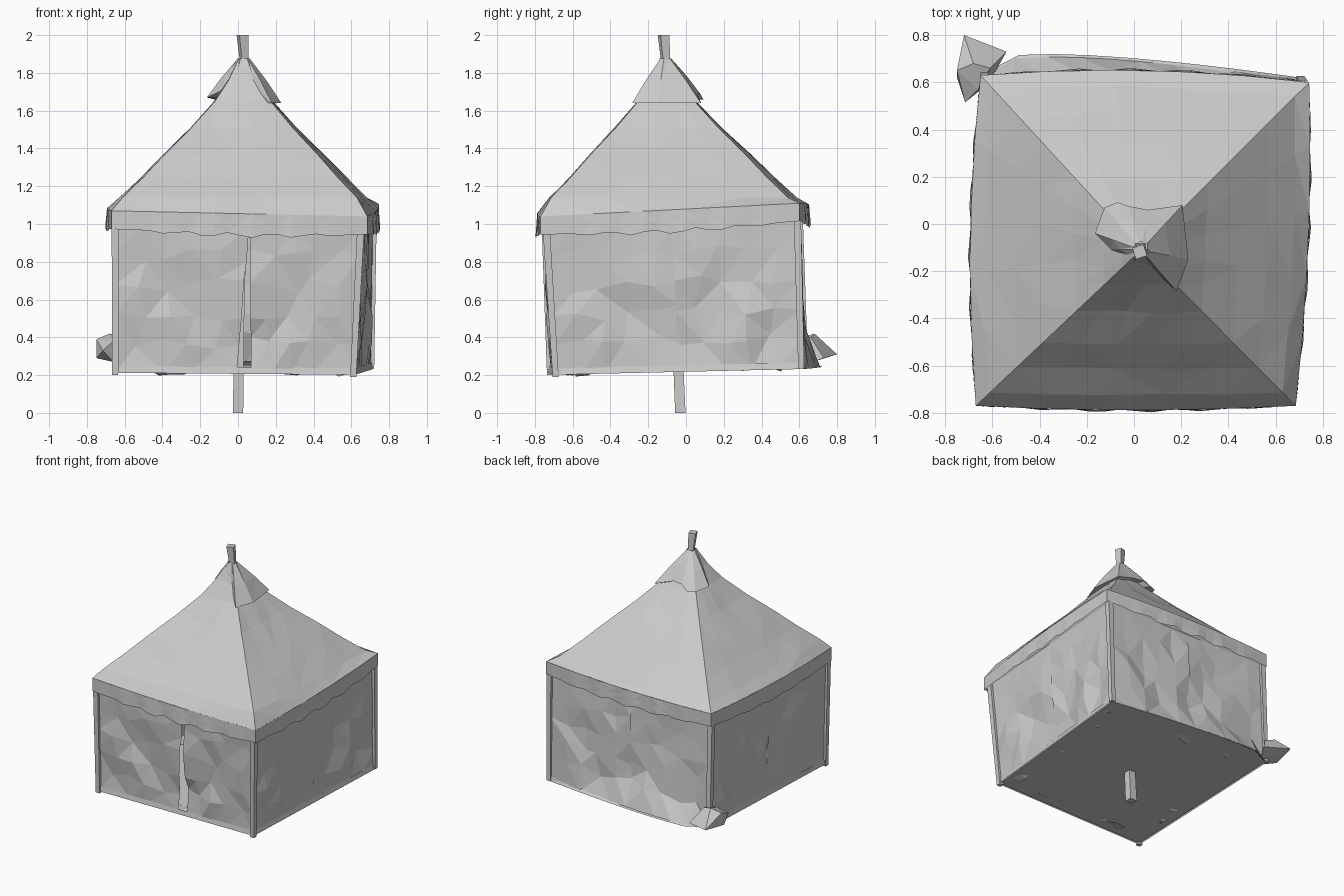
import bpy, bmesh, math, random
from mathutils import Vector

if "Cube" in bpy.data.objects:
    bpy.data.objects.remove(bpy.data.objects["Cube"])

random.seed(11)
canvas = bpy.data.materials.new("canvas grey")
canvas.diffuse_color = (0.6, 0.6, 0.6, 1)
canvas.use_nodes = True
canvas.node_tree.nodes["Principled BSDF"].inputs["Base Color"].default_value = canvas.diffuse_color


def finish(name, bm):
    bmesh.ops.remove_doubles(bm, verts=bm.verts, dist=0.0005)
    bmesh.ops.triangulate(bm, faces=[f for f in bm.faces if len(f.verts) > 3])
    mesh = bpy.data.meshes.new(name)
    bm.to_mesh(mesh)
    bm.free()
    mesh.materials.append(canvas)
    obj = bpy.data.objects.new(name, mesh)
    bpy.context.collection.objects.link(obj)
    return obj


def sheet(name, point, nu, nv):
    """Grid of faces from point(u, v), u and v in 0..1."""
    bm = bmesh.new()
    rows = [[bm.verts.new(point(i / nu, j / nv)) for i in range(nu + 1)]
            for j in range(nv + 1)]
    for j in range(nv):
        for i in range(nu):
            bm.faces.new((rows[j][i], rows[j][i + 1], rows[j + 1][i + 1], rows[j + 1][i]))
    return finish(name, bm)


def bar(name, a, b, wa, wb, turn=0.5):
    """Tapered square bar from a to b."""
    bm = bmesh.new()
    rings = []
    for c, w in ((a, wa), (b, wb)):
        r = w * math.sqrt(0.5)
        rings.append([bm.verts.new((c[0] + r * math.cos(t), c[1] + r * math.sin(t), c[2]))
                      for t in [(k + turn) * math.pi / 2 for k in range(4)]])
    for k in range(4):
        n = (k + 1) % 4
        bm.faces.new((rings[0][k], rings[0][n], rings[1][n], rings[1][k]))
    bm.faces.new(rings[0][::-1])
    bm.faces.new(rings[1])
    return finish(name, bm)


# Corners run anticlockwise from the front left
eave = [Vector(p) for p in ((-0.67, -0.77, 1.07), (0.685, -0.77, 1.04),
                            (0.742, 0.60, 1.11), (-0.65, 0.63, 1.10))]
top = [Vector(p) for p in ((-0.65, -0.745, 0.99), (0.65, -0.74, 0.98),
                           (0.715, 0.59, 1.02), (-0.63, 0.60, 1.02))]
base = [Vector(p) for p in ((-0.65, -0.72, 0.215), (0.61, -0.69, 0.205),
                            (0.705, 0.61, 0.235), (-0.635, 0.63, 0.25))]
bulge = [0.018, 0.024, 0.035, 0.033]
apex = Vector((0.03, -0.11, 0))
normals = [Vector((0, -1, 0)), Vector((1, 0, 0)), Vector((0, 1, 0)), Vector((-1, 0, 0))]
sides = ["front", "right", "back", "left"]


def eave_point(u):
    """Point on the eave line, u in 0..1 once round the tent."""
    s = min(int(u * 4 + 1e-6), 3)
    t = u * 4 - s
    return eave[s].lerp(eave[(s + 1) % 4], t) + normals[s] * bulge[s] * 4 * t * (1 - t), s, t


def back_sag(w):
    """Outward spread of the back cloth on the ground, from right to left."""
    return 0.17 * w * max(0, 1 - w) ** 0.3


# Concave roof: height and share of the eave width, bottom to top
profile = [(0, 1.0), (1.14, 0.915), (1.25, 0.755), (1.37, 0.595),
           (1.51, 0.395), (1.65, 0.217), (1.76, 0.115), (1.875, 0.036)]


def roof_point(u, v):
    z, f = profile[round(v * 7)]
    e, s, t = eave_point(u)
    p = apex + (e - apex) * f
    p.z = z if v else e.z
    if 0 < v < 0.65 and 0.01 < t < 0.99:
        p -= normals[s] * (0.02 * t * (1 - t) + random.uniform(-0.007, 0.007))
    return p


sheet("roof", roof_point, 20, 7)


# Hanging valance with a wavy lower edge
def valance_point(u, v):
    e, s, t = eave_point(u)
    c = math.sin(t * math.pi)
    p = e + normals[s] * v * c * (0.004 + 0.006 * math.sin(t * 6 * math.tau))
    wave = 0.013 * math.sin(t * 6 * math.tau + s) * c
    return p - Vector((0, 0, v * (0.095 + 0.02 * c + wave)))


sheet("valance", valance_point, 80, 2)


# Narrow ledge closing the eave onto the wall tops
def soffit_point(u, v):
    e, s, t = eave_point(u)
    return e.lerp(top[s].lerp(top[(s + 1) % 4], t), v)


sheet("eave_lining", soffit_point, 24, 1)


def wall(name, s, u0, u1, nu, rough=1.0, slant=0.0):
    """Creased cloth from u0 to u1 of side s; slant spreads the doorway edge low down."""
    a, b = s, (s + 1) % 4

    def point(u, v):
        w = u0 + (u1 - u0) * u
        w += slant * (1 - v) * (u if slant < 0 else 1 - u)
        p = base[a].lerp(base[b], w).lerp(top[a].lerp(top[b], w), v)
        if 0 < v < 1 and 0.001 < w < 0.999:
            # long folds falling from the upper corners
            lean = 7 * (v - 0.5) * (1 if w < 0.5 else -1)
            fold = 0.016 * math.sin(15 * w + lean + s) + random.uniform(-0.013, 0.013)
            p += normals[s] * fold * rough * (1.25 - 0.9 * v)
            p.z += random.uniform(-0.04, 0.04)
            if 0 < u < 1:
                p += (base[b] - base[a]) * random.uniform(-0.025, 0.025)
        if s == 2:
            p.y += back_sag(w) * (1 - v) ** 8
        return p
    return sheet(name, point, nu, 5)


# Front cloth is two flaps parted by a narrow doorway
wall("front_left_flap", 0, 0.0, 0.545, 5, 1.0, -0.035)
wall("front_right_flap", 0, 0.55, 1.0, 5, 1.0, 0.02)
# Other sides are two cloths meeting at a middle seam
for s in (1, 2, 3):
    wall(sides[s] + "_wall_first_cloth", s, 0, 0.51, 5)
    wall(sides[s] + "_wall_second_cloth", s, 0.5, 1, 5)


# Floor sheet, with its rear edge following the spread back cloth
def floor_point(u, v):
    p = base[0].lerp(base[1], u).lerp(base[3].lerp(base[2], u), v)
    p.y += back_sag(1 - u) * v ** 4
    return p


sheet("floor", floor_point, 9, 4)

# Ground hem along each wall, and the loose cloth tucked inside on the floor
for s in range(4):
    def hem_point(u, v, s=s):
        p = base[s].lerp(base[(s + 1) % 4], u)
        if s == 2:
            p.y += back_sag(u) * (1 - 0.6 * v)
        return p + normals[s] * (0.010 - 0.006 * v) + Vector((0, 0, 0.035 * v - 0.003))
    sheet(sides[s] + "_hem", hem_point, 9, 1)

    def tuck_point(u, v, s=s):
        p = base[s].lerp(base[(s + 1) % 4], 0.08 + 0.84 * u)
        p -= normals[s] * v * random.uniform(0.07, 0.13)
        p.z += 0.012 + (random.uniform(-0.03, 0.03) if v == 1 else 0)
        return p
    sheet(sides[s] + "_tucked_cloth", tuck_point, 16, 1)

# Corner posts
for name, lo, hi in zip(("front_left_post", "front_right_post", "back_right_post", "back_left_post"),
                        base, top):
    drop = Vector((0, 0, 0.015 if "front" in name else 0))
    bar(name, lo - drop, hi, 0.032, 0.038)

# Centre pole: spike below the floor, finial above the roof
bar("centre_pole", (0.0, -0.03, 0), (0.028, -0.108, 1.87), 0.055, 0.04)
bar("finial", (0.034, -0.108, 1.85), (0.024, -0.118, 2.0), 0.036, 0.05, 0.7)

# Ragged hood draped over the peak
hood_rim = [(0.23, -0.15, 1.64), (0.205, 0.08, 1.64), (0.06, 0.06, 1.69), (-0.02, 0.075, 1.69),
            (-0.07, 0.092, 1.66), (-0.125, 0.07, 1.66), (-0.165, -0.04, 1.67),
            (-0.10, -0.105, 1.70), (0.0, -0.16, 1.79), (0.09, -0.20, 1.72), (0.18, -0.285, 1.64)]
bm = bmesh.new()
peak = Vector((0.03, -0.11, 1.875))
rings = [[], [], [], []]
for p in map(Vector, hood_rim):
    out = Vector((p.x - peak.x, p.y - peak.y, 0)).normalized()
    collar = peak + out * 0.034
    rings[0].append(bm.verts.new(collar))
    rings[1].append(bm.verts.new(collar.lerp(p, 0.5) + out * 0.006))
    rings[2].append(bm.verts.new(p))
    rings[3].append(bm.verts.new(p - out * 0.06))
for r in range(3):
    for k in range(11):
        n = (k + 1) % 11
        bm.faces.new((rings[r][n], rings[r][k], rings[r + 1][k], rings[r + 1][n]))
finish("peak_hood", bm)

# Bundle of gathered cloth at the back left corner
bundle = [(-0.72, 0.80, 0.31), (-0.75, 0.65, 0.39), (-0.75, 0.62, 0.29), (-0.715, 0.515, 0.33),
          (-0.66, 0.56, 0.27), (-0.54, 0.73, 0.29), (-0.59, 0.64, 0.26), (-0.68, 0.68, 0.42),
          (-0.61, 0.66, 0.40), (-0.66, 0.57, 0.38)]
bm = bmesh.new()
for p in bundle:
    bm.verts.new(p)
bmesh.ops.convex_hull(bm, input=bm.verts)
bmesh.ops.delete(bm, geom=[v for v in bm.verts if not v.link_faces], context='VERTS')
finish("cloth_bundle", bm)
